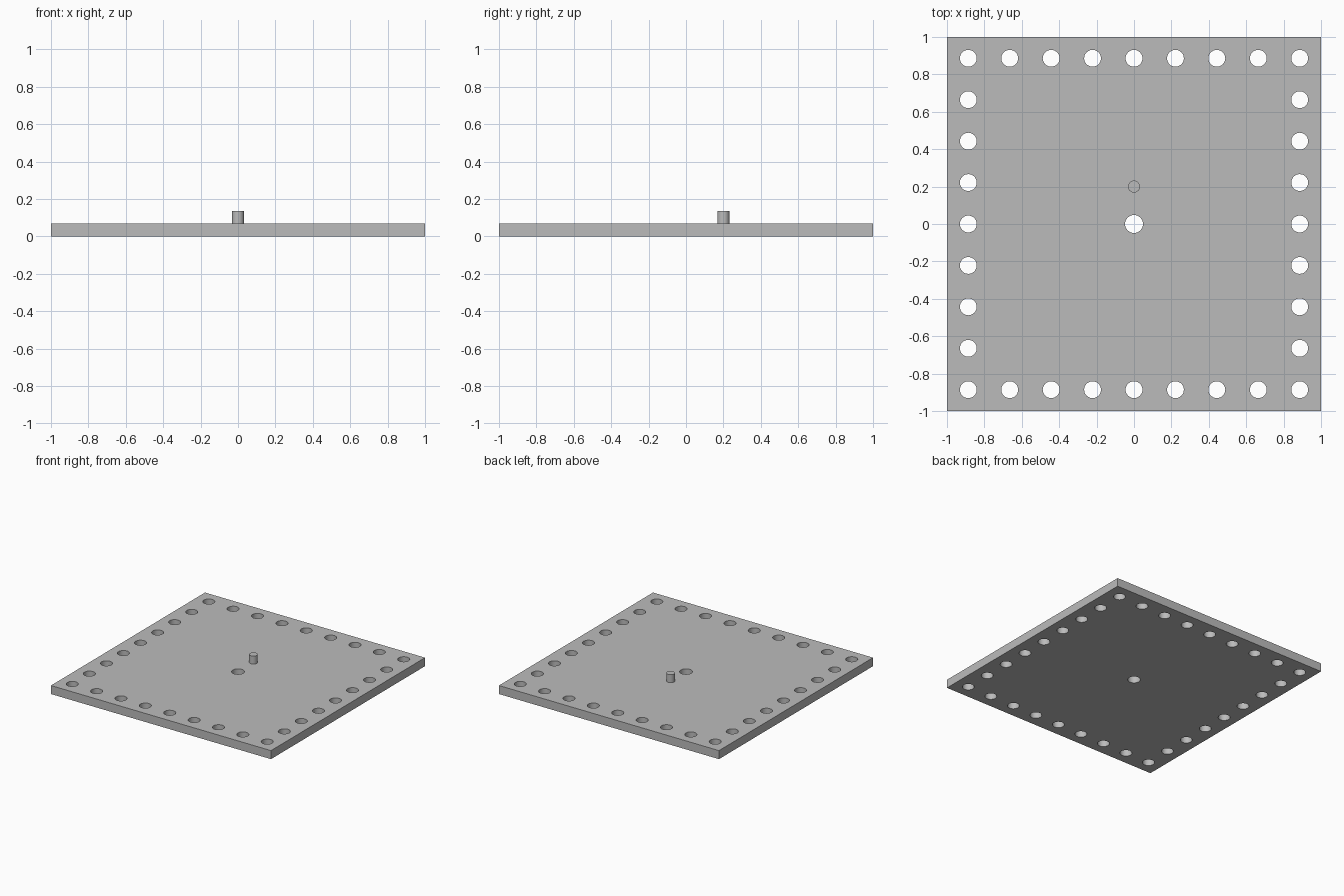
import bpy
import bmesh
from mathutils import Matrix, Vector

cube = bpy.data.objects.get("Cube")
if cube:
    bpy.data.objects.remove(cube, do_unlink=True)

THICK = 0.07
PITCH = 0.2215
EDGE = 4          # pitches from the centre to the perimeter row

grey = bpy.data.materials.new("plain grey")
grey.use_nodes = True
colour = (0.5, 0.5, 0.5, 1)
grey.diffuse_color = colour
grey.node_tree.nodes["Principled BSDF"].inputs["Base Color"].default_value = colour


def add_object(name, bm):
    mesh = bpy.data.meshes.new(name)
    bm.to_mesh(mesh)
    bm.free()
    mesh.materials.append(grey)
    obj = bpy.data.objects.new(name, mesh)
    bpy.context.collection.objects.link(obj)
    return obj


def cylinder(bm, x, y, z0, z1, radius, sides=32):
    bmesh.ops.create_cone(
        bm, cap_ends=True, segments=sides, radius1=radius, radius2=radius,
        depth=z1 - z0, matrix=Matrix.Translation((x, y, (z0 + z1) / 2)))


def smooth(obj):
    bpy.ops.object.select_all(action='DESELECT')
    obj.select_set(True)
    bpy.context.view_layer.objects.active = obj
    bpy.ops.object.shade_smooth_by_angle()


# Square plate
bm = bmesh.new()
bmesh.ops.create_cube(bm, size=1)
bmesh.ops.scale(bm, vec=Vector((2, 2, THICK)), verts=bm.verts)
bmesh.ops.translate(bm, vec=Vector((0, 0, THICK / 2)), verts=bm.verts)
plate = add_object("base_plate", bm)

# Cutters: a ring of holes along the edges and a larger one in the middle
bm = bmesh.new()
steps = range(-EDGE, EDGE + 1)
for i in steps:
    for j in steps:
        if max(abs(i), abs(j)) == EDGE:
            cylinder(bm, i * PITCH, j * PITCH, -0.1, 0.2, 0.045)
cylinder(bm, 0, 0, -0.1, 0.2, 0.048)
cutter = add_object("hole_cutter", bm)
cutter.hide_render = True

# Drill the holes, then drop the cutter
drill = plate.modifiers.new("holes", 'BOOLEAN')
drill.operation = 'DIFFERENCE'
drill.solver = 'EXACT'
drill.object = cutter
bpy.context.view_layer.objects.active = plate
bpy.ops.object.modifier_apply(modifier=drill.name)
bpy.data.objects.remove(cutter, do_unlink=True)
smooth(plate)

# Small upright peg behind the middle hole
bm = bmesh.new()
cylinder(bm, 0, 0.2, THICK - 0.01, 0.136, 0.032)
smooth(add_object("peg", bm))
